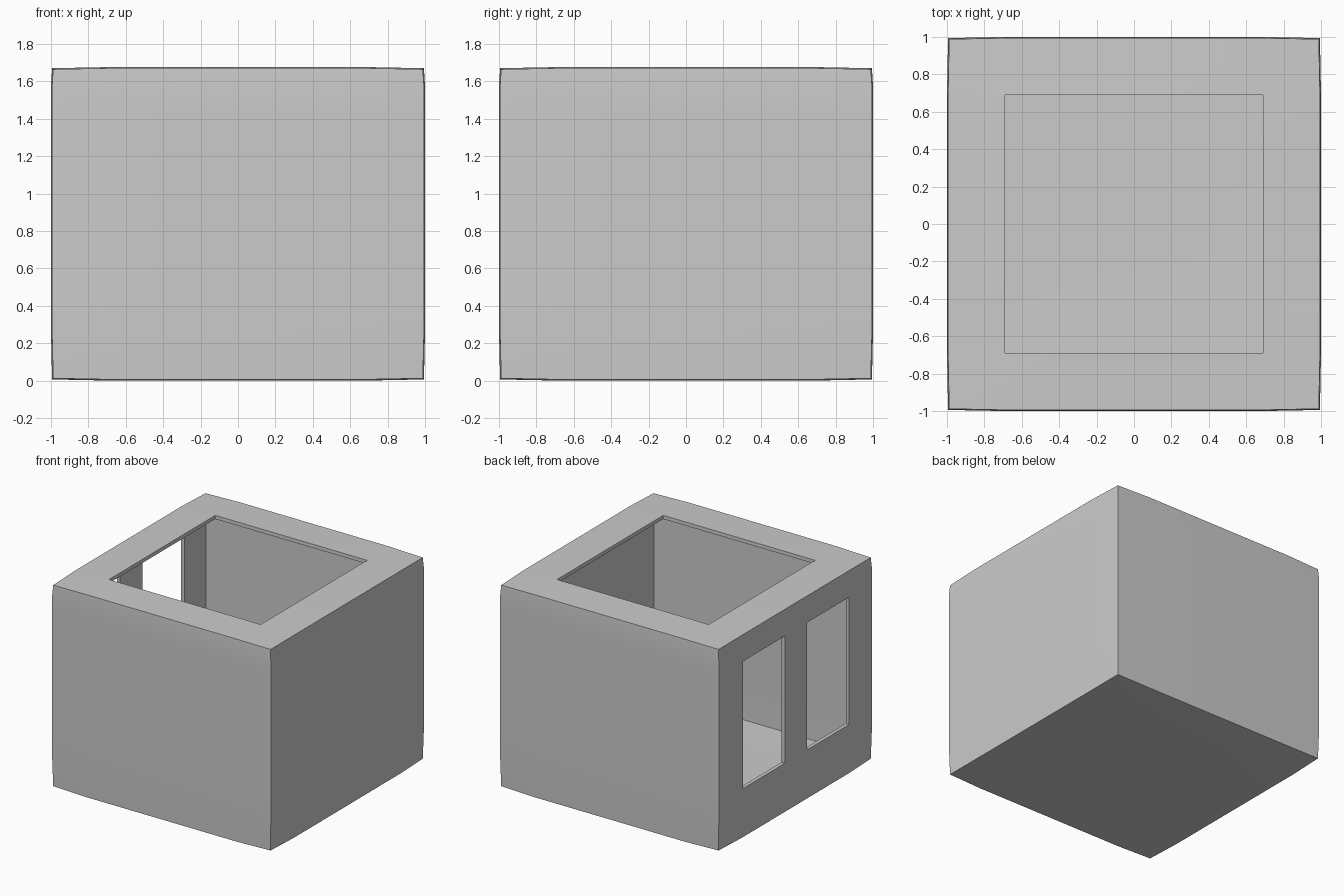
import bpy, bmesh
from mathutils import Vector

if "Cube" in bpy.data.objects:
    bpy.data.objects.remove(bpy.data.objects["Cube"])

MID = 0.838                      # half height
G = [-1, -0.69, -0.145, 0.145, 0.69, 1]                     # x / y grid lines
ZG = [-1, -0.69, 0.41 / MID - 1, 1.455 / MID - 1, 0.88, 1]   # z grid lines
LINES = [G, G, ZG]
HALF = [1.0, 1.0, MID]


# Slight pillow bulge: corners sit in by 0.012, edges by 0.006, face centres full out
def bulge(p):
    out = []
    for i in range(3):
        c = p[i] * HALF[i]
        if abs(p[i]) == 1:
            rims = sum(abs(p[j]) == 1 for j in range(3) if j != i)
            c -= p[i] * 0.006 * rims
        out.append(c)
    return Vector((out[0], out[1], out[2] + MID))


# Openings left out of the shell: square roof hole, two windows in the left wall
def is_open(axis, side, i, j):
    if axis == 2 and side > 0:
        return 1 <= i <= 3 and 1 <= j <= 3
    return axis == 0 and side < 0 and i in (1, 3) and j == 2


bm = bmesh.new()
centre = Vector((0, 0, MID))
for axis in range(3):
    a, b = [k for k in range(3) if k != axis]
    for side in (-1, 1):
        for i in range(5):
            for j in range(5):
                if is_open(axis, side, i, j):
                    continue
                quad = []
                for di, dj in ((0, 0), (1, 0), (1, 1), (0, 1)):
                    p = [0, 0, 0]
                    p[axis], p[a], p[b] = side, LINES[a][i + di], LINES[b][j + dj]
                    quad.append(bm.verts.new(bulge(p)))
                f = bm.faces.new(quad)
                f.normal_update()
                if f.normal[axis] * side < 0:
                    f.normal_flip()
bmesh.ops.remove_doubles(bm, verts=bm.verts[:], dist=0.0005)
mesh = bpy.data.meshes.new("room_shell")
bm.to_mesh(mesh)
bm.free()
shell = bpy.data.objects.new("room_shell", mesh)
bpy.context.collection.objects.link(shell)

# Thin walls, grown inward
wall = shell.modifiers.new("wall", 'SOLIDIFY')
wall.thickness = 0.03
wall.offset = -1
wall.use_even_offset = True

bpy.context.view_layer.objects.active = shell
shell.select_set(True)
bpy.ops.object.modifier_apply(modifier="wall")
bpy.ops.object.shade_smooth_by_angle(angle=0.5)
